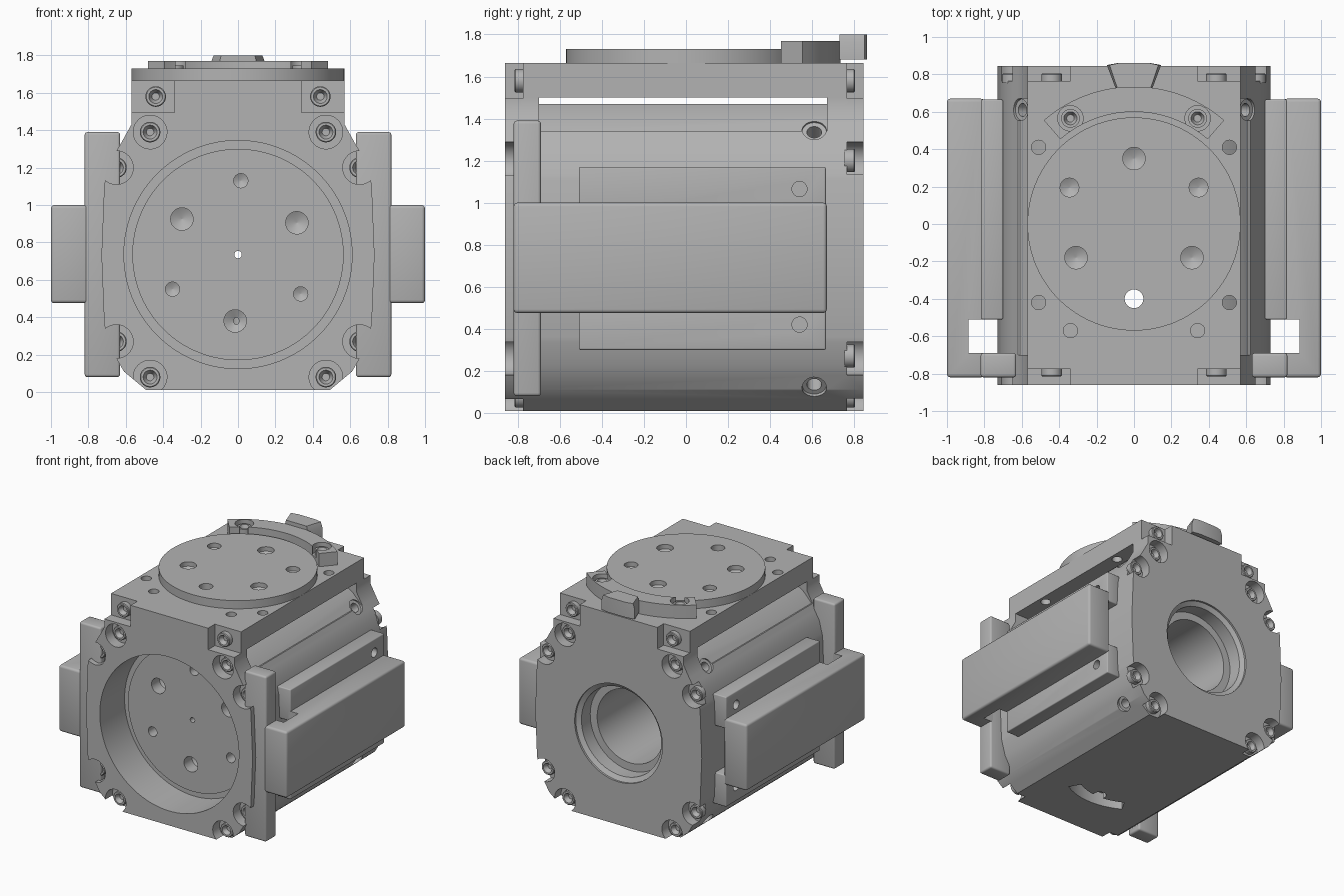
import bpy, bmesh, math
from mathutils import Vector

if "Cube" in bpy.data.objects:
    bpy.data.objects.remove(bpy.data.objects["Cube"])

metal = bpy.data.materials.new("machined_grey")
metal.use_nodes = True
GREY = (0.45, 0.45, 0.45, 1)
metal.diffuse_color = GREY
metal.node_tree.nodes["Principled BSDF"].inputs["Base Color"].default_value = GREY


def make(name, bm):
    bmesh.ops.recalc_face_normals(bm, faces=bm.faces)
    mesh = bpy.data.meshes.new(name)
    bm.to_mesh(mesh)
    bm.free()
    mesh.materials.append(metal)
    obj = bpy.data.objects.new(name, mesh)
    bpy.context.scene.collection.objects.link(obj)
    return obj


def box(name, lo, hi, bevel=0):
    bm = bmesh.new()
    bmesh.ops.create_cube(bm, size=1)
    for v in bm.verts:
        v.co = [lo[i] if v.co[i] < 0 else hi[i] for i in range(3)]
    if bevel:
        bmesh.ops.bevel(bm, geom=bm.edges[:], offset=bevel, segments=3, profile=0.5, affect='EDGES')
    return make(name, bm)


def loft(name, rings):
    # closed solid through rings of equal point count
    bm = bmesh.new()
    rings = [[bm.verts.new(p) for p in ring] for ring in rings]
    n = len(rings[0])
    for a, b in zip(rings, rings[1:]):
        for i in range(n):
            j = (i + 1) % n
            bm.faces.new((a[i], a[j], b[j], b[i]))
    bm.faces.new(rings[0])
    bm.faces.new(rings[-1])
    return make(name, bm)


def turned(name, start, axis, profile, sides=32):
    # profile: (distance along axis, radius)
    start, axis = Vector(start), Vector(axis).normalized()
    u = axis.orthogonal().normalized()
    w = axis.cross(u)
    angles = [2 * math.pi * (i + 0.3) / sides for i in range(sides)]
    return loft(name, [[start + axis * d + (u * math.cos(a) + w * math.sin(a)) * r
                        for a in angles] for d, r in profile])


def cyl(name, start, end, r, sides=32):
    axis = Vector(end) - Vector(start)
    return turned(name, start, axis, [(0, r), (axis.length, r)], sides)


def drill(start, axis, r, depth):
    # blind hole with a conical tip
    return turned("cutter", start, axis,
                  [(-0.02, r), (depth, r), (depth + r * 0.5, 0.002)])


def prism_y(name, half, y0, y1):
    full = half + [(-x, z) for x, z in reversed(half)]
    return loft(name, [[(x, y, z) for x, z in full] for y in (y0, y1)])


def prism_z(name, points, z0, z1):
    return loft(name, [[(x, y, z) for x, y in points] for z in (z0, z1)])


def sector(r0, r1, start, stop, steps=24):
    angles = [math.radians(start + (stop - start) * i / steps) for i in range(steps + 1)]
    return ([(r0 * math.cos(a), r0 * math.sin(a)) for a in angles] +
            [(r1 * math.cos(a), r1 * math.sin(a)) for a in reversed(angles)])


def cut(obj, tools):
    for tool in tools:
        mod = obj.modifiers.new("cut", 'BOOLEAN')
        mod.operation, mod.solver, mod.object = 'DIFFERENCE', 'EXACT', tool
    bpy.context.view_layer.update()
    baked = bpy.data.meshes.new_from_object(
        obj.evaluated_get(bpy.context.evaluated_depsgraph_get()))
    obj.modifiers.clear()
    obj.data = baked
    for tool in tools:
        bpy.data.objects.remove(tool)


# Housing with the open slot under its top slab
outline = [(0.40, 0.01), (0.49, 0.01), (0.61, 0.11), (0.68, 0.23), (0.715, 0.36),
           (0.73, 0.73), (0.715, 1.11), (0.685, 1.23), (0.62, 1.34), (0.57, 1.43), (0.57, 1.665)]
housing = prism_y("housing", outline, -0.86, 0.845)
slot = [(0.45, 1.47), (0.54, 1.415), (0.61, 1.34), (0.9, 1.34), (0.9, 1.50)]
cuts = [prism_y("cutter", slot, -0.70, 0.67)]

# Front recess, rear stepped bore, axial and vertical through holes
AX = 0.735
cuts += [cyl("cutter", (0, -0.9, AX), (0, -0.55, AX), 0.61, 96),
         turned("cutter", (0, 0.9, AX), (0, -1, 0),
                [(0, 0.385), (0.07, 0.385), (0.09, 0.35), (0.20, 0.35), (0.201, 0.29),
                 (1.20, 0.29)], 64),
         cyl("cutter", (0, -0.6, AX), (0, -0.2, AX), 0.02),
         cyl("cutter", (0, -0.4, -0.1), (0, -0.4, 1.8), 0.05)]

# Arc window in the underside
cuts.append(prism_z("cutter", sector(0.42, 0.52, -120, -60), -0.05, 0.12))

# Screw pockets at both ends, with the screws
SCREWS = [(0.65, 1.20), (0.65, 0.27), (0.47, 0.08), (0.47, 1.39), (0.44, 1.58)]
for end, outer, seat in (("front", -0.9, -0.775), ("rear", 0.9, 0.765)):
    out = math.copysign(1, outer)
    for s in (-1, 1):
        for i, (x, z) in enumerate(SCREWS):
            if i < 4:
                cuts.append(cyl("cutter", (s * x, outer, z), (s * x, seat, z), 0.09))
            # screw head with a tapered socket
            turned(f"{end}_screw", (s * x, seat, z), (0, out, 0),
                   [(-0.01, 0.055), (0.035, 0.055), (0.04, 0.05), (0.04, 0.037), (0.005, 0.02)])
        xs = sorted((s * 0.34, s * 0.62))
        ys = sorted((outer, seat))
        cuts.append(box("cutter", (xs[0], ys[0], 1.495), (xs[1], ys[1], 1.7)))

# Slab holes and slanted corner holes
for s in (-1, 1):
    for x, y in ((0.51, 0.41), (0.51, -0.42), (0.34, -0.57)):
        cuts.append(cyl("cutter", (s * x, y, 1.7), (s * x, y, 1.485), 0.038))
    for z, dz in ((1.355, 1), (0.115, -1)):
        cuts.append(turned("cutter", (s * 0.62, 0.61, z), (-s * 0.77, 0, -dz * 0.64),
                           [(-0.1, 0.058), (0.03, 0.058), (0.031, 0.035), (0.2, 0.035)]))

# Holes in the recess floor
FRONT_HOLES = [(-0.30, 0.925, 0.06), (0.315, 0.905, 0.06), (-0.015, 0.38, 0.06),
               (0.015, 1.13, 0.038), (-0.35, 0.55, 0.038), (0.335, 0.525, 0.038)]
cuts += [drill((x, -0.55, z), (0, 1, 0), r, 0.08) for x, z, r in FRONT_HOLES]
cut(housing, cuts)

# Drilled disc at the bottom of the front recess
front_disc = cyl("front_disc", (0, -0.57, AX), (0, -0.545, AX), 0.565, 96)
cut(front_disc, [cyl("cutter", (x, -0.6, z), (x, -0.5, z), r)
                 for x, z, r in FRONT_HOLES + [(0, AX, 0.02)]])

# Turntable disc on top
turntable = cyl("turntable", (0, 0, 1.655), (0, 0, 1.73), 0.57, 96)
holes = [cyl("cutter", (0, -0.4, 1.6), (0, -0.4, 1.8), 0.05)]
for x, y, r in ((0, 0.35, 0.06), (0.31, -0.18, 0.06), (-0.31, -0.18, 0.06),
                (0.345, 0.195, 0.05), (-0.345, 0.195, 0.05)):
    holes.append(drill((x, y, 1.73), (0, 0, -1), r, 0.035))
cut(turntable, holes)

# Curved clamp with two screws and a pointer tab
clamp = prism_z("arc_clamp", sector(0.60, 0.735, 49, 131), 1.655, 1.77)
cut(clamp, [cyl("cutter", (s * 0.34, 0.565, 1.8), (s * 0.34, 0.565, 1.70), 0.068)
            for s in (-1, 1)])
for s in (-1, 1):
    turned("clamp_screw", (s * 0.34, 0.565, 1.69), (0, 0, 1),
           [(0, 0.05), (0.055, 0.05), (0.055, 0.035), (0.02, 0.02)])
tab = [(0.10, 0.73), (0.145, 0.85), (0.08, 0.862), (-0.08, 0.862), (-0.145, 0.85), (-0.10, 0.73)]
loft("pointer_tab", [[(x * k, y, z) for x, y in tab]
                     for z, k in ((1.68, 1), (1.76, 1), (1.80, 0.9))])

# Side carriages: end plate, two rails and an outer beam
for name, s in (("left", 1), ("right", -1)):
    def side_box(part, x0, x1, y0, y1, z0, z1, bevel=0):
        a, b = sorted((s * x0, s * x1))
        return box(f"{name}_{part}", (a, y0, z0), (b, y1, z1), bevel)
    side_box("end_plate", 0.63, 0.82, -0.82, -0.69, 0.08, 1.39, 0.015)
    beam = side_box("beam", 0.80, 1.0, -0.82, 0.67, 0.475, 1.0, 0.018)
    cut(beam, [side_box("cutter", 0.7, 0.885, -0.69, -0.51, 0.4, 1.1)])
    for part, z0, z1, hz in (("upper_rail", 0.92, 1.17, 1.065), ("lower_rail", 0.30, 0.55, 0.42)):
        rail = side_box(part, 0.70, 0.818, -0.51, 0.665, z0, z1, 0.008)
        cut(rail, [cyl("cutter", (s * 0.9, 0.54, hz), (s * 0.77, 0.54, hz), 0.036)])

# Smooth shading with sharp edges kept
for obj in bpy.context.scene.objects:
    obj.select_set(obj.type == 'MESH')
bpy.context.view_layer.objects.active = housing
bpy.ops.object.shade_smooth_by_angle(angle=math.radians(30))
